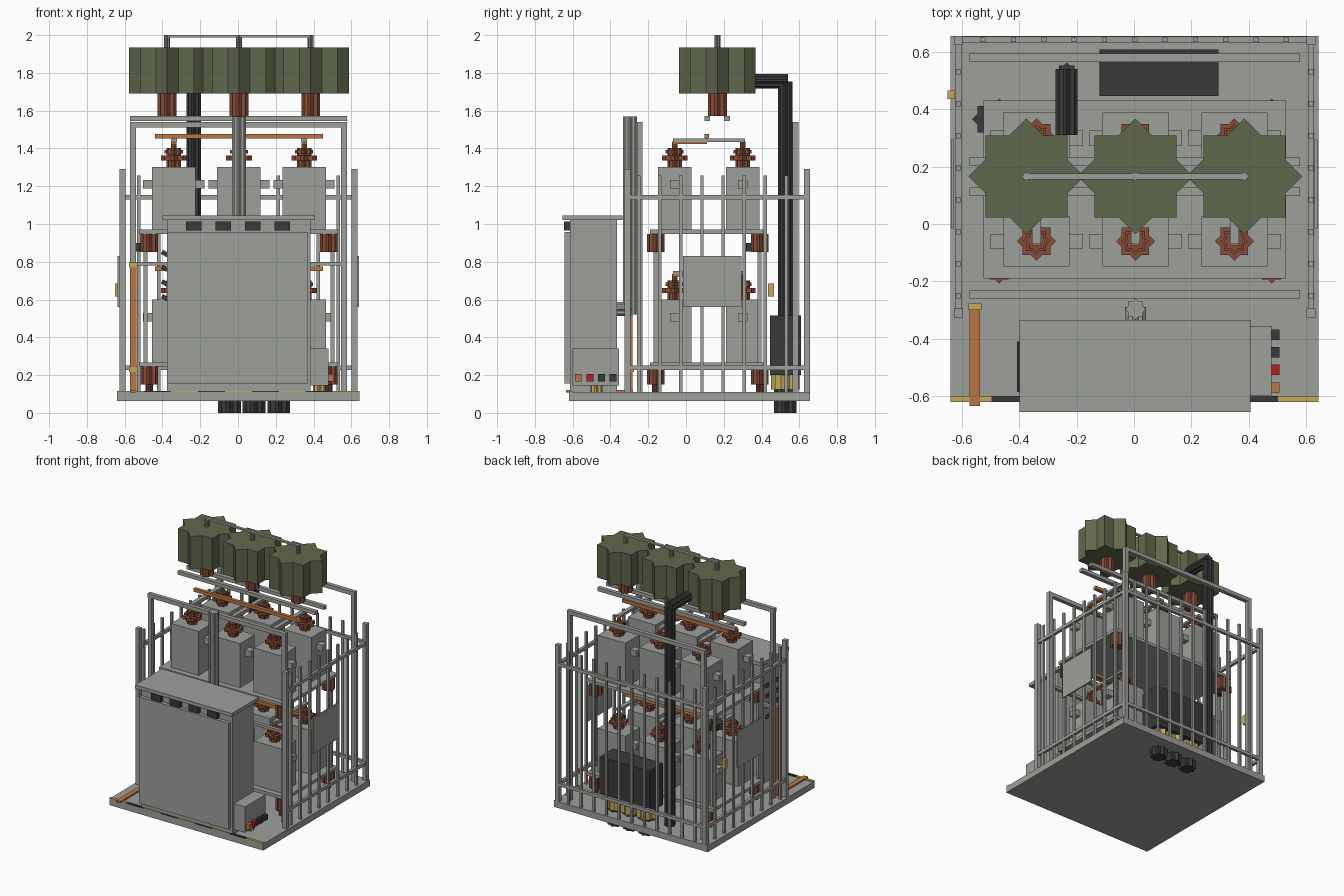
import bpy, bmesh, math
from mathutils import Matrix, Vector

COLORS = {
    "steel_grey": (0.34, 0.35, 0.33), "charcoal": (0.042, 0.042, 0.044),
    "olive_green": (0.118, 0.14, 0.072), "ceramic_brown": (0.24, 0.07, 0.038),
    "copper": (0.50, 0.18, 0.055), "brass_yellow": (0.55, 0.40, 0.11),
    "signal_red": (0.5, 0.012, 0.015),
}
MATS = {}
for key, rgb in COLORS.items():
    MATS[key] = bpy.data.materials.new(key)
    MATS[key].diffuse_color = (*rgb, 1)
GREY, DARK, GREEN, BROWN, COPPER, YELLOW, RED = COLORS


def finish(name, bm, color):
    mesh = bpy.data.meshes.new(name)
    bmesh.ops.recalc_face_normals(bm, faces=bm.faces)
    bm.to_mesh(mesh)
    bm.free()
    mesh.materials.append(MATS[color])
    ob = bpy.data.objects.new(name, mesh)
    bpy.context.collection.objects.link(ob)
    return ob


def box(name, color, x0, x1, y0, y1, z0, z1, tilt=0):
    """Box from its limits, optionally tilted about y."""
    bm = bmesh.new()
    m = (Matrix.Translation(((x0 + x1) / 2, (y0 + y1) / 2, (z0 + z1) / 2))
         @ Matrix.Rotation(tilt, 4, 'Y')
         @ Matrix.Diagonal((x1 - x0, y1 - y0, z1 - z0, 1)))
    bmesh.ops.create_cube(bm, size=1, matrix=m)
    return finish(name, bm, color)


def star(name, color, x, y, z0, z1, r, axis='Z'):
    """Eight-pointed prism; for axis Y, z0 and z1 are y limits and y is the height."""
    bm = bmesh.new()
    pts = []
    for i in range(16):
        rad = r if i % 2 == 0 else r * 0.765
        a = math.pi * i / 8
        u, v = rad * math.cos(a), rad * math.sin(a)
        pts.append((u, v))
    if axis == 'Z':
        ring = [bm.verts.new((x + u, y + v, z0)) for u, v in pts]
        shift = Vector((0, 0, z1 - z0))
    else:
        ring = [bm.verts.new((x + u, z0, y + v)) for u, v in pts]
        shift = Vector((0, z1 - z0, 0))
    face = bm.faces.new(ring)
    out = bmesh.ops.extrude_face_region(bm, geom=[face], use_keep_orig=True)
    verts = [g for g in out["geom"] if isinstance(g, bmesh.types.BMVert)]
    bmesh.ops.translate(bm, verts=verts, vec=shift)
    return finish(name, bm, color)


# base plate with hazard edging
box("base_plate", GREY, -0.64, 0.644, -0.62, 0.656, 0.062, 0.11)
w = 1.284 / 9
for i in range(9):
    box("hazard_stripe", (YELLOW, DARK)[i % 2], -0.64 + i * w, -0.64 + (i + 1) * w,
        -0.62, -0.60, 0.109, 0.117)

# fence: corner posts, balusters, rails
for x in (-0.612, 0.617):
    for y in (-0.31, 0.64):
        box("corner_post", GREY, x - 0.016, x + 0.016, y - 0.016, y + 0.016, 0.11, 1.29)
    for i in range(8):
        y = -0.25 + i * 0.1115
        box("side_baluster", GREY, x - 0.008, x + 0.008, y - 0.009, y + 0.009, 0.11, 1.257)
    for z in (0.238, 1.142):
        box("side_rail", GREY, x - 0.011, x + 0.011, -0.31, 0.64, z - 0.012, z + 0.012)
for i in range(11):
    x = -0.526 + i * 0.1057
    box("rear_baluster", GREY, x - 0.009, x + 0.009, 0.635, 0.65, 0.11, 1.257)
for z in (0.238, 1.142):
    box("rear_rail", GREY, -0.612, 0.617, 0.631, 0.653, z - 0.012, z + 0.012)

# sign plates on both fence sides and a lock
for x in (-0.633, 0.635):
    box("sign_plate", GREY, x - 0.005, x + 0.005, -0.015, 0.295, 0.56, 0.83)
box("lock", YELLOW, -0.65, -0.626, 0.435, 0.465, 0.615, 0.685)

# portal frames
for y in (-0.245, 0.58):
    for x in (-0.555, 0.562):
        box("portal_leg", GREY, x - 0.016, x + 0.016, y - 0.015, y + 0.015, 0.11, 1.54)
    box("portal_beam", GREY, -0.573, 0.578, y - 0.015, y + 0.015, 1.51, 1.54)
box("portal_tie", GREY, -0.555, 0.562, -0.258, -0.232, 0.78, 0.80)

# reactor support rails
for y in (0.113, 0.217):
    box("support_rail", GREY, -0.573, 0.578, y - 0.015, y + 0.015, 1.545, 1.572)

# green reactors on ceramic bushings, with top bus
for x in (-0.375, 0.005, 0.385):
    star("reactor", GREEN, x, 0.166, 1.69, 1.935, 0.202)
    star("reactor_bushing", BROWN, x, 0.166, 1.572, 1.69, 0.05)
    star("reactor_stud", GREY, x, 0.166, 1.935, 2.0, 0.016)
box("top_bus", GREY, -0.385, 0.395, 0.156, 0.176, 1.988, 2.0)

# two capacitor tiers
for z in (0.25, 0.952):
    box("tier_slab", GREY, -0.525, 0.53, -0.19, 0.43, z - 0.005, z + 0.018)
    for x in (-0.47, 0.48):
        for y in (-0.16, 0.39):
            star("tier_insulator", BROWN, x, y, z - 0.10, z - 0.005, 0.047)
            if z < 0.5:
                star("insulator_foot", BROWN, x, y, 0.11, z - 0.1, 0.02)
    top = z + 0.35
    for x in (-0.34, 0.005, 0.35):
        for y in (-0.06, 0.30):
            box("capacitor_can", GREY, x - 0.115, x + 0.115, y - 0.088, y + 0.088, z + 0.018, top)
            for s in (-1, 1):
                cx = x + s * 0.137
                box("can_lug", GREY, cx - 0.025, cx + 0.025, y - 0.026, y + 0.026,
                    top - 0.115, top - 0.07)
            star("bushing_core", BROWN, x, y, top, top + 0.10, 0.038)
            star("bushing_skirt", BROWN, x, y, top + 0.035, top + 0.06, 0.068)
            star("bushing_collar", BROWN, x, y, top + 0.072, top + 0.09, 0.048)
            star("bushing_pin", COPPER, x, y, top + 0.10, top + 0.135, 0.014)
        box("cross_strap", GREY, x - 0.016, x + 0.016, -0.07, 0.312, top + 0.133, top + 0.15)
        box("strap_underlay", COPPER, x - 0.014, x + 0.014, -0.075, 0.11, top + 0.122, top + 0.133)
    box("phase_bus", COPPER, -0.44, 0.45, 0.097, 0.122, top + 0.15, top + 0.174)

# bracing legs between tiers
for x in (-0.49, 0.5):
    for y in (-0.16, 0.39):
        box("tier_leg", GREY, x - 0.011, x + 0.011, y - 0.011, y + 0.011, 0.268, 0.855)

# ring transformer by the rear left leg
star("ring_transformer", DARK, -0.50, 0.365, 0.855, 0.90, 0.065)

# cable riser and top elbow
star("cable_riser", DARK, -0.235, 0.525, 0.11, 1.755, 0.038)
star("cable_elbow", DARK, -0.235, 1.755, 0.31, 0.54, 0.038, 'Y')

# cable termination box with glands and conduits
box("termination_box", DARK, -0.12, 0.295, 0.446, 0.608, 0.20, 0.515)
for x in (-0.045, 0.085, 0.215):
    star("conduit", DARK, x, 0.525, 0.0, 0.13, 0.06)
    star("cable_gland", YELLOW, x, 0.525, 0.125, 0.20, 0.075)

# mast with conduit from the cabinet
star("mast", GREY, 0.005, -0.297, 0.52, 1.57, 0.037)
star("mast_conduit", GREY, 0.005, 0.55, -0.37, -0.29, 0.036, 'Y')

# control cabinet
box("cabinet_body", GREY, -0.375, 0.385, -0.615, -0.365, 0.11, 1.02)
box("cabinet_roof", GREY, -0.40, 0.407, -0.655, -0.335, 1.02, 1.046)
box("cabinet_door", GREY, -0.375, 0.37, -0.642, -0.615, 0.155, 0.957)
for x in (-0.235, -0.078, 0.078, 0.235):
    box("front_vent", DARK, x - 0.041, x + 0.041, -0.645, -0.615, 0.965, 1.012)
for i in range(4):
    z = 0.61 + i * 0.078
    box("side_louvre", DARK, -0.405, -0.37, -0.585, -0.41, z - 0.012, z + 0.012, 0.5)

# switch box with push buttons
box("switch_box", GREY, 0.385, 0.48, -0.60, -0.355, 0.145, 0.34)
star("switch_gland", YELLOW, 0.43, -0.475, 0.11, 0.145, 0.034)
for y, c in ((-0.57, COPPER), (-0.508, RED), (-0.447, DARK), (-0.386, DARK)):
    box("push_button", c, 0.48, 0.508, y - 0.018, y + 0.018, 0.165, 0.205)

# grounding strip with clamps
box("ground_strip_floor", COPPER, -0.573, -0.537, -0.635, -0.28, 0.109, 0.122)
box("ground_strip_riser", COPPER, -0.571, -0.537, -0.297, -0.283, 0.11, 0.79)
for z in (0.23, 0.785):
    box("ground_clamp", YELLOW, -0.577, -0.531, -0.30, -0.275, z - 0.014, z + 0.014)
